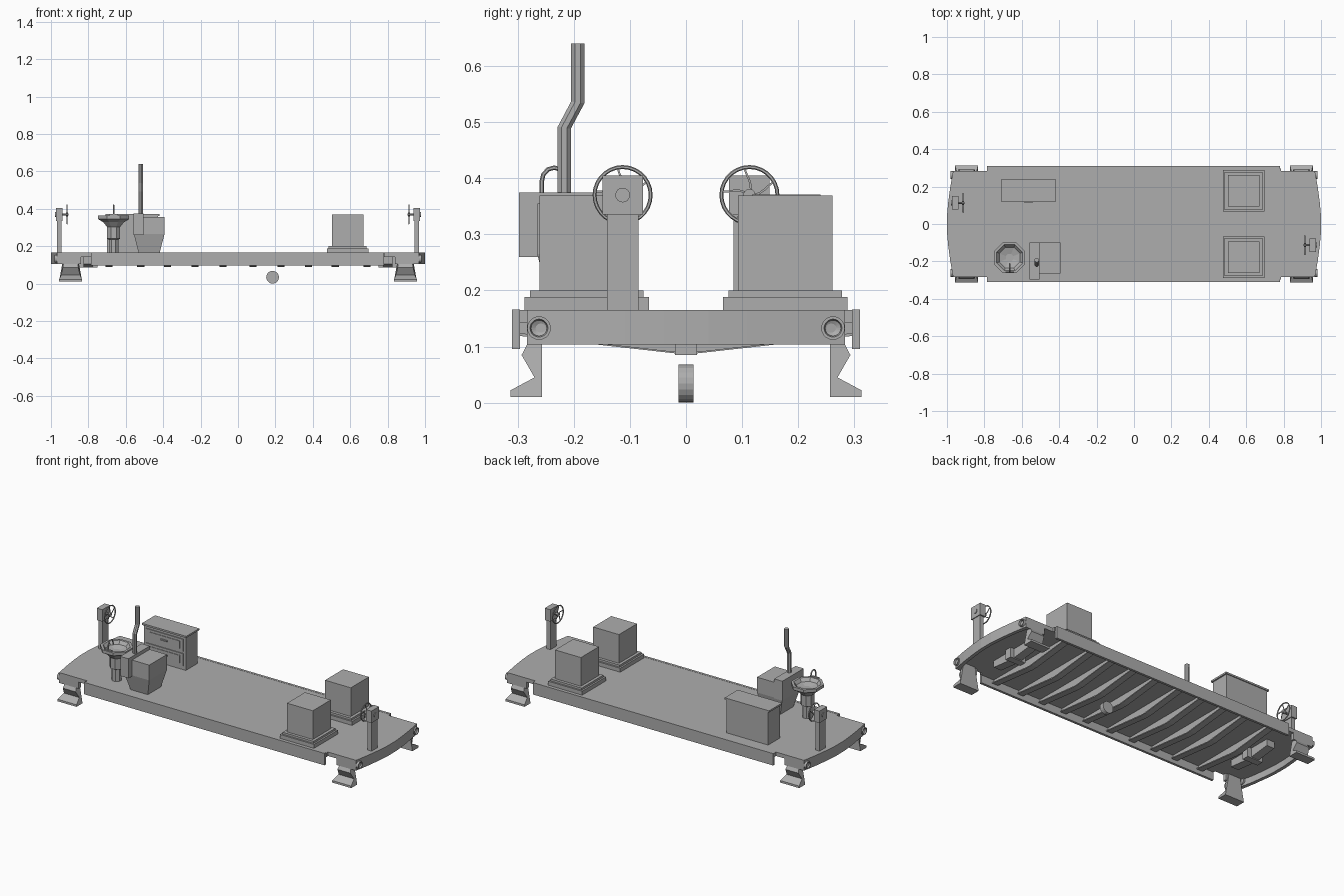
import bpy, bmesh, math
from mathutils import Vector

if "Cube" in bpy.data.objects:
    bpy.data.objects.remove(bpy.data.objects["Cube"])

gray = bpy.data.materials.new("plain_gray")
gray.diffuse_color = (0.42, 0.42, 0.42, 1)
gray.use_nodes = True
gray.node_tree.nodes["Principled BSDF"].inputs["Base Color"].default_value = gray.diffuse_color


def make(name, verts, faces):
    bm = bmesh.new()
    vs = [bm.verts.new(v) for v in verts]
    for f in faces:
        bm.faces.new([vs[i] for i in f])
    bmesh.ops.recalc_face_normals(bm, faces=bm.faces)
    me = bpy.data.meshes.new(name)
    bm.to_mesh(me)
    bm.free()
    me.materials.append(gray)
    ob = bpy.data.objects.new(name, me)
    bpy.context.collection.objects.link(ob)
    return ob


def rings(name, loops, cap=True, closed=False):
    """Skin a list of equal-length vertex loops."""
    n, m = len(loops[0]), len(loops)
    faces = [(i * n + j, i * n + (j + 1) % n, (i + 1) % m * n + (j + 1) % n, (i + 1) % m * n + j)
             for i in range(m if closed else m - 1) for j in range(n)]
    if cap and not closed:
        faces += [tuple(range(n)), tuple((m - 1) * n + j for j in range(n))]
    return make(name, [v for l in loops for v in l], faces)


def rect(x0, x1, y0, y1, z):
    return [(x0, y0, z), (x1, y0, z), (x1, y1, z), (x0, y1, z)]


def box(name, x0, x1, y0, y1, z0, z1):
    return rings(name, [rect(x0, x1, y0, y1, z0), rect(x0, x1, y0, y1, z1)])


def prism_z(name, pts, z0, z1):
    return rings(name, [[(x, y, z) for x, y in pts] for z in (z0, z1)])


def prism_x(name, pts, x0, x1):
    return rings(name, [[(x, y, z) for y, z in pts] for x in (x0, x1)])


def lathe(name, prof, n, c, axis, turn=0.0, sx=1):
    """Revolve (radius, height) pairs about an axis through c."""
    loops = []
    for r, h in prof:
        ring = []
        for k in range(n):
            a = turn + 2 * math.pi * k / n
            p, q = r * math.cos(a), r * math.sin(a)
            v = {"x": (h * sx, p, q), "y": (p, h, q), "z": (p, q, h)}[axis]
            ring.append(tuple(Vector(c) + Vector(v)))
        loops.append(ring)
    return rings(name, loops)


def tube(name, path, r, n=8, side=(1, 0, 0), closed=False):
    """Tube along a path lying in the plane square to side."""
    pts, s, loops = [Vector(p) for p in path], Vector(side), []
    m = len(pts)
    for i, p in enumerate(pts):
        a = pts[i - 1] if closed or i else p
        b = pts[(i + 1) % m] if closed or i < m - 1 else p
        u = (b - a).normalized().cross(s)
        loops.append([tuple(p + r * (math.cos(t) * s + math.sin(t) * u))
                      for t in (2 * math.pi * (k + .5) / n for k in range(n))])
    return rings(name, loops, closed=closed)


# floor: wide middle and slightly narrower bowed ends
bow = [(0.967, 0.283), (0.982, 0.2), (0.994, 0.11), (1.0, 0.04)]
edge = [(0.785, 0.297), (0.785, 0.283)] + bow
right_half = edge + [(x, -y) for x, y in reversed(edge)]
prism_z("floor", right_half + [(-x, -y) for x, y in right_half], 0.142, 0.165)

# side sills
for s in (-1, 1):
    box("side_sill", -0.785, 0.78, *sorted((s * 0.296, s * 0.31)), 0.096, 0.166)

# cross bearers under the floor, deepest at the middle
rib = [(-0.296, 0.143), (-0.296, 0.121), (-0.02, 0.09), (0.02, 0.09), (0.296, 0.121), (0.296, 0.143)]
for x in (0.08, 0.23, 0.377, 0.52, 0.69):
    for s in (-1, 1):
        prism_x("cross_bearer", rib, s * x - 0.008, s * x + 0.008)
        prism_x("bearer_flange", [(-0.296, 0.124), (-0.296, 0.119), (-0.02, 0.088), (0.02, 0.088),
                                  (0.296, 0.119), (0.296, 0.124), (0, 0.092)], s * x - 0.019, s * x + 0.019)

# underslung roller
lathe("under_disc", [(0.034, -0.013), (0.034, 0.013)], 20, (0.185, 0, 0.034), "y")

# footstep profile: y, z, half width
step = [(0.257, 0.142, 0.038), (0.257, 0.01, 0.062), (0.313, 0.01, 0.062), (0.313, 0.022, 0.062),
        (0.27, 0.045, 0.05), (0.293, 0.085, 0.042), (0.282, 0.106, 0.038), (0.282, 0.142, 0.038)]

for s in (-1, 1):
    # end rim below the floor
    outer = [(0.84, 0.283)] + bow
    outer += [(x, -y) for x, y in reversed(outer)]
    inner = [(0.84, 0.263)] + [(x - 0.02, min(y, 0.263)) for x, y in bow]
    inner += [(x, -y) for x, y in reversed(inner)]
    prism_z("end_rim", [(s * x, y) for x, y in outer + inner[::-1]], 0.104, 0.143)
    # short bolster and centre drawgear block
    prism_x("end_bolster", [(-0.145, 0.143), (-0.145, 0.104), (-0.02, 0.09), (0.02, 0.09),
                            (0.145, 0.104), (0.145, 0.143)], s * 0.80 - 0.025, s * 0.80 + 0.025)
    box("centre_block", s * 0.80 - 0.05, s * 0.80 + 0.05, -0.02, 0.02, 0.085, 0.143)
    for t in (-1, 1):
        # end lamps with a dished face
        lathe("end_lamp", [(0.021, -0.03), (0.021, 0.01), (0.016, 0.01), (0.014, 0.002), (0.006, -0.002)],
              20, (s * 0.972, t * 0.262, 0.133), "x", sx=s)
        # corner footsteps
        rings("footstep", [[(s * 0.895 + k * w, t * y, z) for y, z, w in step] for k in (-1, 1)])

    # brake stand with handwheel, diagonally opposite at the two ends
    y = -0.113 * s
    wx = s * 0.914
    box("brake_post", *sorted((s * 0.943, s * 0.969)), y - 0.028, y + 0.028, 0.16, 0.336)
    box("brake_head", *sorted((s * 0.938, s * 0.974)), y - 0.036, y + 0.036, 0.335, 0.405)
    lathe("brake_boss", [(0.013, 0), (0.013, 0.004)], 16, (s * 0.974, y, 0.37), "x", sx=s)
    lathe("wheel_shaft", [(0.005, -0.008), (0.005, 0.03)], 10, (wx, y, 0.37), "x", sx=s)
    lathe("wheel_hub", [(0.011, -0.006), (0.011, 0.006)], 12, (wx, y, 0.37), "x", sx=s)
    ring = [(wx, y + 0.05 * math.cos(a), 0.37 + 0.05 * math.sin(a))
            for a in (2 * math.pi * k / 28 for k in range(28))]
    tube("wheel_rim", ring, 0.0035, 6, closed=True)
    for k in range(5):
        arm = []
        for i in range(5):
            r, a = 0.008 + 0.0105 * i, 2 * math.pi * k / 5 + 0.5 * math.sin(i / 4 * math.pi / 2)
            arm.append((wx, y + r * math.cos(a), 0.37 + r * math.sin(a)))
        tube("wheel_spoke", arm, 0.0025, 4)

# two stepped pedestals with boxes
for t in (-1, 1):
    cx, cy = 0.586, t * 0.177
    for name, h, z0, z1 in (("pedestal_base", 0.111, 0.16, 0.188), ("pedestal_step", 0.101, 0.188, 0.2),
                            ("pedestal_box", 0.084, 0.2, 0.369)):
        box(name, cx - h, cx + h, cy - h, cy + h, z0, z1)

# drawer cabinet facing the front
box("cabinet_body", -0.7, -0.428, 0.126, 0.235, 0.16, 0.362)
box("cabinet_top", -0.709, -0.42, 0.118, 0.24, 0.361, 0.371)
for z in (0.225, 0.31):
    box("drawer_frame", -0.685, -0.443, 0.121, 0.127, z - 0.036, z + 0.036)
    box("drawer_panel", -0.665, -0.463, 0.118, 0.122, z - 0.022, z + 0.022)
    box("drawer_handle", -0.585, -0.543, 0.112, 0.119, z - 0.004, z + 0.004)

# hopper-shaped unit with tank behind and bent vent pipe
rings("hopper", [rect(-0.53, -0.42, -0.24, -0.12, 0.16), rect(-0.557, -0.393, -0.265, -0.1, 0.265),
                 rect(-0.557, -0.393, -0.265, -0.1, 0.355)])
box("hopper_tank", -0.558, -0.505, -0.298, -0.1, 0.26, 0.375)
tube("vent_pipe", [(-0.52, -0.217, 0.37), (-0.52, -0.217, 0.49), (-0.52, -0.193, 0.535), (-0.52, -0.193, 0.64)],
     0.0128, 8)

# octagonal wash basin on a pedestal, with a hooked tap
c, q = (-0.665, -0.18, 0), math.pi / 8
lathe("wash_basin", [(0.035, 0.30), (0.06, 0.328), (0.082, 0.34), (0.09, 0.345), (0.09, 0.363),
                     (0.075, 0.363), (0.06, 0.345), (0.022, 0.335)], 8, c, "z", q)
lathe("basin_stem", [(0.028, 0.16), (0.028, 0.235), (0.038, 0.24), (0.038, 0.315)], 8, c, "z", q)
tap = [(-0.665, -0.257, 0.355), (-0.665, -0.257, 0.395)]
tap += [(-0.665, -0.235 - 0.022 * math.cos(a), 0.395 + 0.024 * math.sin(a))
        for a in (math.pi * k / 6 for k in range(1, 7))]
tube("basin_tap", tap + [(-0.665, -0.213, 0.385)], 0.004, 6)
box("tap_handle", -0.688, -0.642, -0.26, -0.253, 0.365, 0.372)
